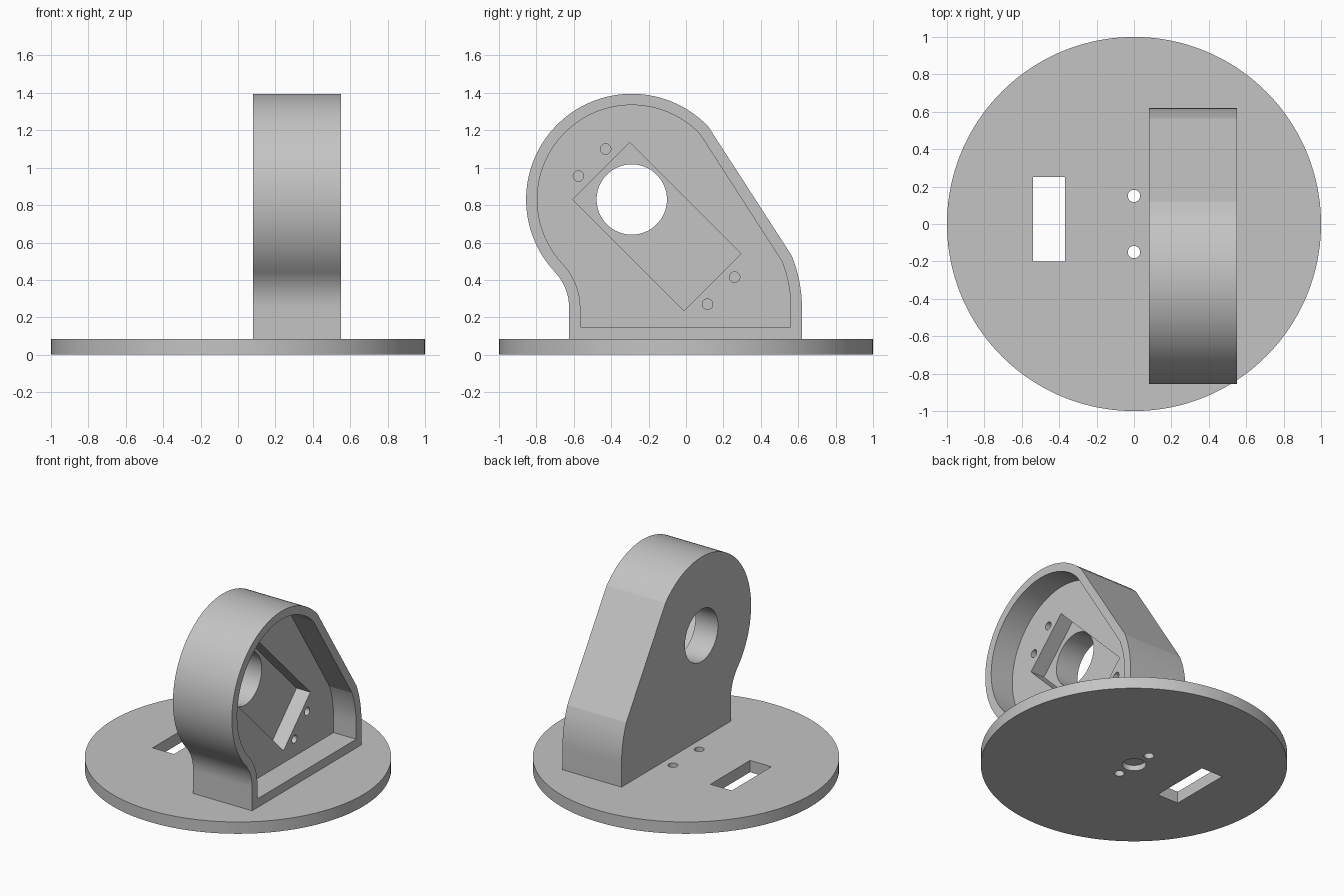
import bpy
import bmesh
from math import cos, sin, pi, atan2, radians
from mathutils import Vector

cube = bpy.data.objects.get("Cube")
if cube:
    bpy.data.objects.remove(cube, do_unlink=True)

grey = bpy.data.materials.new("plain grey")
grey.use_nodes = True
COLOUR = (0.55, 0.55, 0.55, 1)
grey.diffuse_color = COLOUR
grey.node_tree.nodes["Principled BSDF"].inputs["Base Color"].default_value = COLOUR


def prism(name, points, low, high, axis):
    """Extrude a closed 2D outline along x (outline in y, z) or z (outline in x, y)."""
    bm = bmesh.new()
    place = (lambda u, v: (low, u, v)) if axis == "x" else (lambda u, v: (u, v, low))
    face = bm.faces.new([bm.verts.new(place(u, v)) for u, v in points])
    out = bmesh.ops.extrude_face_region(bm, geom=[face])
    step = Vector((high - low, 0, 0)) if axis == "x" else Vector((0, 0, high - low))
    moved = [g for g in out["geom"] if isinstance(g, bmesh.types.BMVert)]
    bmesh.ops.translate(bm, verts=moved, vec=step)
    bmesh.ops.recalc_face_normals(bm, faces=bm.faces)
    mesh = bpy.data.meshes.new(name)
    bm.to_mesh(mesh)
    bm.free()
    mesh.materials.append(grey)
    ob = bpy.data.objects.new(name, mesh)
    bpy.context.collection.objects.link(ob)
    return ob


def arc(cx, cy, r, start, end, n):
    return [(cx + r * cos(start + (end - start) * i / n),
             cy + r * sin(start + (end - start) * i / n)) for i in range(n + 1)]


def circle(cx, cy, r, n=64):
    return arc(cx, cy, r, 0, 2 * pi, n)[:-1]


def cut(body, points, low, high, axis):
    """Subtract a prism from the body, then discard the cutter."""
    cutter = prism("cutter", points, low, high, axis)
    cutter.hide_render = True
    mod = body.modifiers.new("cut", "BOOLEAN")
    mod.operation, mod.solver, mod.object = "DIFFERENCE", "EXACT", cutter
    bpy.context.view_layer.objects.active = body
    bpy.ops.object.modifier_apply(modifier=mod.name)
    bpy.data.objects.remove(cutter, do_unlink=True)


def smooth(ob):
    bpy.ops.object.select_all(action="DESELECT")
    ob.select_set(True)
    bpy.context.view_layer.objects.active = ob
    bpy.ops.object.shade_smooth_by_angle(angle=radians(8))


# Bracket outline: big round head, sloped back, curved foot and concave front
HEAD = (-0.29, 0.83)
NECK = (-0.906, 0.25)
FOOT = (-0.12, 0.25)


def outline(inset, bottom, shoulder, heel):
    head_end = atan2(shoulder[1] - HEAD[1], shoulder[0] - HEAD[0])
    heel_angle = atan2(heel[1] - FOOT[1], heel[0] - FOOT[0])
    tangent = atan2(HEAD[1] - NECK[1], HEAD[0] - NECK[0])
    pts = [(-0.625 + inset, bottom), (0.62 - inset, bottom)]
    pts += arc(*FOOT, 0.74 - inset, 0, heel_angle, 8)
    pts += arc(*HEAD, 0.565 - inset, head_end, tangent + pi, 64)
    pts += arc(*NECK, 0.281 + inset, tangent, 0, 16)[1:]
    return pts


bracket = prism("motor_bracket", outline(0, 0.085, (0.125, 1.225), (0.565, 0.53)),
                0.08, 0.55, "x")
# Open cavity, tilted motor pocket, shaft hole and blind screw holes
cut(bracket, outline(0.06, 0.148, (0.08, 1.185), (0.515, 0.50)), 0.37, 0.7, "x")
cut(bracket, [(-0.30, 1.135), (-0.605, 0.83), (-0.01, 0.235), (0.295, 0.54)], 0.26, 0.6, "x")
cut(bracket, circle(*HEAD, 0.188), 0, 0.65, "x")
for y, z in [(-0.43, 1.10), (-0.575, 0.955), (0.26, 0.415), (0.115, 0.27)]:
    cut(bracket, circle(y, z, 0.028), 0.27, 0.5, "x")
smooth(bracket)

# Round base with cable slot, two through holes and a shallow recess underneath
base = prism("base_disc", circle(0, 0, 1, 160), 0, 0.085, "z")
cut(base, [(-0.54, -0.2), (-0.37, -0.2), (-0.37, 0.25), (-0.54, 0.25)], -0.1, 0.2, "z")
for y in (-0.15, 0.15):
    cut(base, circle(0, y, 0.033), -0.1, 0.2, "z")
cut(base, circle(0, 0, 0.078), -0.1, 0.04, "z")
smooth(base)
